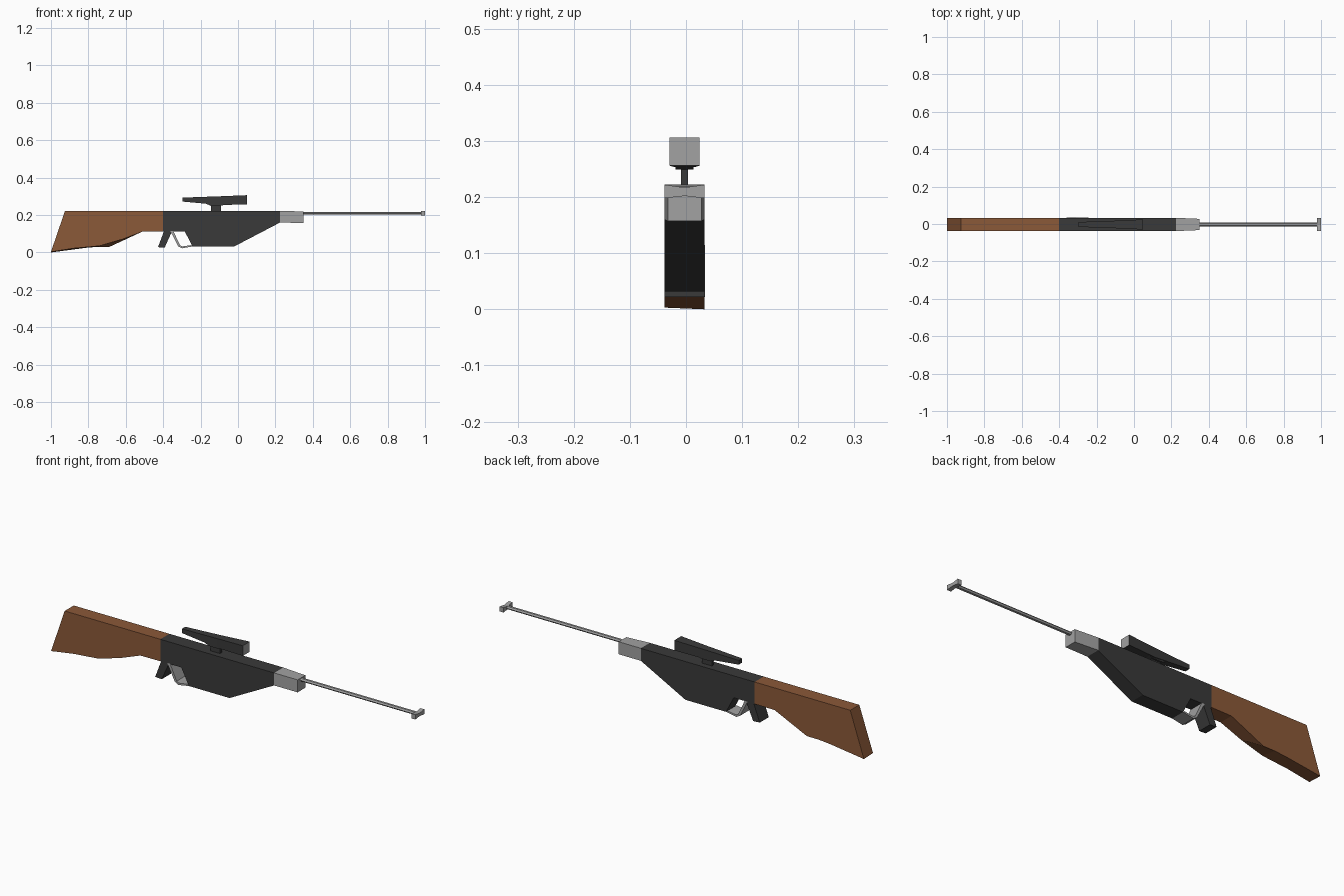
import bpy
import bmesh
import math

default = bpy.data.objects.get("Cube")
if default:
    bpy.data.objects.remove(default, do_unlink=True)

MID = -0.0025   # centre line of the body
HALF = 0.0355   # half the body thickness


def make_material(name, color):
    mat = bpy.data.materials.new(name)
    mat.use_nodes = True
    mat.diffuse_color = (*color, 1)
    mat.node_tree.nodes["Principled BSDF"].inputs["Base Color"].default_value = (*color, 1)
    return mat


wood = make_material("brown wood", (0.26, 0.10, 0.04))
dark = make_material("dark metal", (0.042, 0.042, 0.042))
light = make_material("light metal", (0.36, 0.36, 0.36))


def loft(name, rings, mats):
    """Skin a list of matching point rings and cap both ends."""
    bm = bmesh.new()
    loops = [[bm.verts.new(p) for p in ring] for ring in rings]
    n = len(loops[0])
    for a, b in zip(loops, loops[1:]):
        for i in range(n):
            j = (i + 1) % n
            bm.faces.new((a[i], a[j], b[j], b[i]))
    bm.faces.new(loops[0][::-1])
    bm.faces.new(loops[-1])
    bmesh.ops.recalc_face_normals(bm, faces=bm.faces)
    mesh = bpy.data.meshes.new(name)
    bm.to_mesh(mesh)
    bm.free()
    obj = bpy.data.objects.new(name, mesh)
    bpy.context.collection.objects.link(obj)
    for mat in mats:
        mesh.materials.append(mat)
    return obj


def plate(name, profile, mat, half=HALF, back=None):
    """Extrude a side profile across the thickness."""
    return loft(name, [[(x, MID - half, z) for x, z in profile],
                       [(x, MID + half, z) for x, z in back or profile]], [mat])


def box_ring(x, half, low, high):
    return [(x, MID - half, low), (x, MID + half, low),
            (x, MID + half, high), (x, MID - half, high)]


# Wooden stock, its belly cut higher on the front side
stock_top = [(-1, 0.003), (-0.925, 0.222), (-0.4, 0.222), (-0.4, 0.113), (-0.51, 0.112)]
plate("stock", stock_top + [(-0.62, 0.07), (-0.74, 0.035), (-0.88, 0.022)], wood,
      back=[(-1, 0)] + stock_top[1:] + [(-0.687, 0.03), (-0.75, 0.03), (-0.81, 0.025)])

# Receiver and grip
plate("receiver", [(-0.4, 0.222), (0.225, 0.222), (0.225, 0.16), (-0.02, 0.032),
                   (-0.243, 0.032), (-0.285, 0.113), (-0.4, 0.113)], dark)
plate("grip", [(-0.395, 0.115), (-0.352, 0.115), (-0.392, 0.026), (-0.428, 0.028)], dark)

# Bent strip guarding the trigger
plate("trigger_guard", [(-0.362, 0.115), (-0.32, 0.033), (-0.3, 0.022), (-0.243, 0.032),
                        (-0.25, 0.039), (-0.298, 0.032), (-0.31, 0.038), (-0.346, 0.115)],
      light, half=0.036)

# Barrel block, barrel and bow-tie muzzle
loft("barrel_block", [box_ring(0.225, HALF, 0.16, 0.222),
                      box_ring(0.35, 0.03, 0.157, 0.219)], [light])
loft("barrel", [[(x, MID + 0.011 * math.cos(math.tau * i / 6),
                  0.21 + 0.008 * math.sin(math.tau * i / 6)) for i in range(6)]
                for x in (0.34, 0.985)], [light])
bow = [(-HALF, 0.198), (0, 0.202), (HALF, 0.198), (HALF, 0.222), (0, 0.217), (-HALF, 0.222)]
loft("muzzle", [[(x, MID + y, z) for y, z in bow] for x in (0.979, 1)], [light])

# Scope, with a pale front lens
scope = loft("scope", [box_ring(-0.297, 0.013, 0.272, 0.293),
                       box_ring(-0.1, 0.02, 0.254, 0.3),
                       box_ring(0.047, 0.027, 0.256, 0.306)], [dark, light])
for face in scope.data.polygons:
    if face.normal.x > 0.9:
        face.material_index = 1

# Scope mount with a flared saddle
plate("scope_post", [(-0.145, 0.218), (-0.092, 0.218), (-0.092, 0.253), (-0.145, 0.253)],
      dark, half=0.0065)
plate("scope_saddle", [(-0.145, 0.249), (-0.092, 0.249), (-0.06, 0.258), (-0.185, 0.266)],
      dark, half=0.016)
